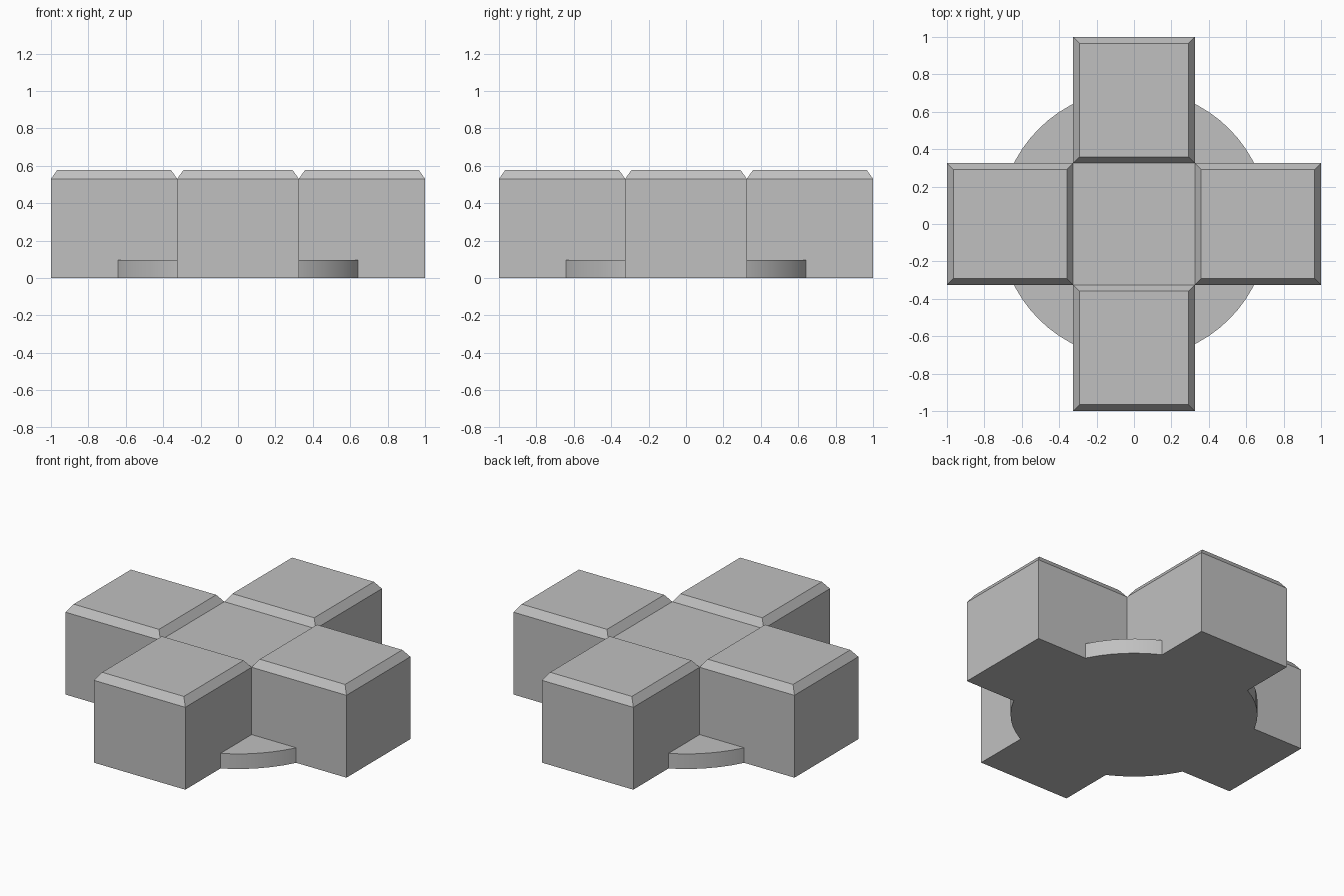
import bpy, bmesh, math
from mathutils import Matrix

cube = bpy.data.objects.get("Cube")
if cube:
    bpy.data.objects.remove(cube)

HALF = 0.325      # half width of each block
SHOULDER = 0.53   # height where the chamfer begins
TOP = 0.578       # height of the raised arm tops
CHAMFER = 0.048

grey = bpy.data.materials.new("light grey")
grey.use_nodes = True
colour = (0.53, 0.53, 0.53, 1)
grey.diffuse_color = colour
grey.node_tree.nodes["Principled BSDF"].inputs["Base Color"].default_value = colour


def finish(name, bm):
    mesh = bpy.data.meshes.new(name)
    bmesh.ops.recalc_face_normals(bm, faces=bm.faces)
    bm.to_mesh(mesh)
    bm.free()
    mesh.materials.append(grey)
    obj = bpy.data.objects.new(name, mesh)
    bpy.context.collection.objects.link(obj)
    return obj


def block(x0, x1, height):
    bm = bmesh.new()
    bmesh.ops.create_cube(bm, size=1)
    bmesh.ops.scale(bm, vec=(x1 - x0, 2 * HALF, height), verts=bm.verts)
    bmesh.ops.translate(bm, vec=((x0 + x1) / 2, 0, height / 2), verts=bm.verts)
    return bm


# Flat block in the middle of the cross
finish("centre_block", block(-HALF, HALF, SHOULDER))

# Four arms, each with a chamfered raised top
for i, name in enumerate(("left_arm", "back_arm", "right_arm", "front_arm")):
    bm = block(HALF, 1, SHOULDER)
    bm.faces.ensure_lookup_table()
    top = max(bm.faces, key=lambda f: f.calc_center_median().z)
    bmesh.ops.inset_region(bm, faces=[top], thickness=CHAMFER)
    bmesh.ops.translate(bm, vec=(0, 0, TOP - SHOULDER), verts=top.verts)
    bm.transform(Matrix.Rotation(i * math.pi / 2, 4, "Z"))
    finish(name, bm)

# Thin round base showing between the arms
bm = bmesh.new()
bmesh.ops.create_cone(bm, cap_ends=True, segments=64, radius1=0.72, radius2=0.72,
                      depth=0.097, matrix=Matrix.Translation((0, 0, 0.0485)))
disc = finish("round_base", bm)
bpy.ops.object.select_all(action="DESELECT")
disc.select_set(True)
bpy.context.view_layer.objects.active = disc
bpy.ops.object.shade_smooth_by_angle(angle=math.radians(30))
